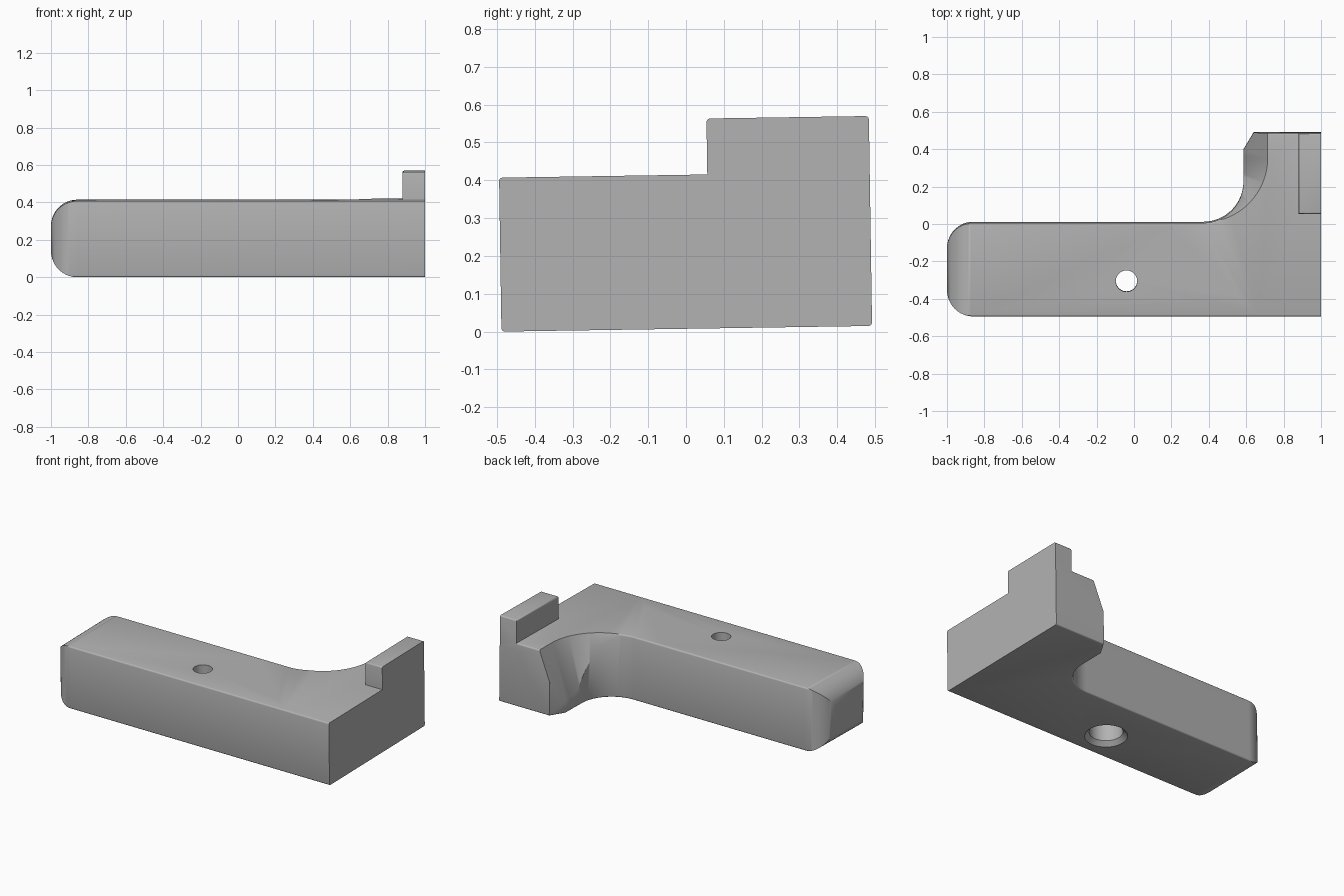
import bpy, bmesh, math
from mathutils import Matrix

if "Cube" in bpy.data.objects:
    bpy.data.objects.remove(bpy.data.objects["Cube"], do_unlink=True)

TILT = 0.0153
H = 0.407            # body thickness
FRONT, BACK = -0.488, 0.492
INNER = 0.012        # rear side of the long bar
EDGE = 0.009         # small edge rounding

grey = bpy.data.materials.new("plain_grey")
grey.use_nodes = True
colour = (0.45, 0.45, 0.45, 1)
grey.diffuse_color = colour
grey.node_tree.nodes["Principled BSDF"].inputs["Base Color"].default_value = colour


def arc(cx, cy, r, a0, a1, n=16):
    angles = [math.radians(a0 + (a1 - a0) * i / n) for i in range(n + 1)]
    return [(cx + r * math.cos(a), cy + r * math.sin(a)) for a in angles]


def loft(name, rings, bevel=None):
    """Closed solid through rings of equal point count; bevel picks edges to round."""
    bm = bmesh.new()
    loops = [[bm.verts.new(p) for p in ring] for ring in rings]
    n = len(loops[0])
    for a, b in zip(loops, loops[1:]):
        for i in range(n):
            j = (i + 1) % n
            bm.faces.new((a[i], a[j], b[j], b[i]))
    bm.faces.new(loops[0][::-1])
    bm.faces.new(loops[-1])
    bmesh.ops.recalc_face_normals(bm, faces=bm.faces[:])
    if bevel:
        bmesh.ops.bevel(bm, geom=[e for e in bm.edges if bevel(e)], offset=EDGE,
                        segments=3, profile=0.5, affect='EDGES')
    me = bpy.data.meshes.new(name)
    bm.to_mesh(me)
    bm.free()
    ob = bpy.data.objects.new(name, me)
    bpy.context.collection.objects.link(ob)
    me.materials.append(grey)
    return ob


def combine(target, other, mode):
    m = target.modifiers.new(mode, 'BOOLEAN')
    m.operation, m.object, m.solver = mode, other, 'EXACT'
    bpy.context.view_layer.objects.active = target
    bpy.ops.object.modifier_apply(modifier=m.name)
    bpy.data.objects.remove(other, do_unlink=True)


def horizontal(e):
    a, b = e.verts
    return abs(a.co.z - b.co.z) < 1e-5 and min(a.co.x, b.co.x) < 0.999


# L-shaped plan with rounded bar end and a concave inner corner
R = 0.14
plan = [(1, FRONT), (1, BACK), (0.64, BACK), (0.585, 0.4)]
plan += arc(0.37, INNER + 0.215, 0.215, 0, -90)
plan += arc(-1 + R, INNER - R, R, 90, 180)
plan += arc(-1 + R, FRONT + R, R, 180, 270)
body = loft("body", [[(x, y, z) for x, y in plan] for z in (0, H)], horizontal)

# Rounded top and bottom of the bar end
side = [(1.2, -0.2), (1.2, 0.7)]
side = [(1.2, 0), (1.2, H)] + arc(-1 + R, H - R, R, 90, 180) + arc(-1 + R, R, R, 180, 270)
combine(body, loft("end_rounding", [[(x, y, z) for x, z in side] for y in (-1, 1)]), 'INTERSECT')

# Flared scoop in the inner corner, wider towards the top
def scoop_ring(z):
    r = 0.345 + 0.4 * (z - H)
    pts = arc(0.37, 0.36, r, -90, 0, 24) + [(0.37 + r, 0.7), (0.37, 0.7)]
    return [(x, y, z) for x, y in pts]


combine(body, loft("scoop_cutter", [scoop_ring(0.04), scoop_ring(0.5)]), 'DIFFERENCE')

# Through hole with a chamfered counterbore underneath
steps = [(0.152, -0.027), (0.098, 0.027), (0.098, 0.25), (0.057, 0.25), (0.057, 0.5)]
hole = loft("hole_cutter", [[(x, y, z) for x, y in arc(-0.04, -0.299, r, 0, 352.5, 47)]
                            for r, z in steps])
combine(body, hole, 'DIFFERENCE')

# Raised ridge along the outer edge of the short arm
ridge_plan = [(0.88, 0.0625), (1, 0.0625), (1, BACK), (0.88, BACK)]


def ridge_top(e):
    return all(v.co.z > 0.5 for v in e.verts) and min(v.co.x for v in e.verts) < 0.999


ridge = loft("ridge", [[(x, y, z) for x, y in ridge_plan] for z in (H - 0.05, 0.555)], ridge_top)
combine(body, ridge, 'UNION')

# Slight lean about the long axis, then shading
body.data.transform(Matrix.Translation((0, 0, 0.0075)) @ Matrix.Rotation(TILT, 4, 'X'))
bpy.ops.object.select_all(action='DESELECT')
body.select_set(True)
bpy.context.view_layer.objects.active = body
bpy.ops.object.shade_smooth_by_angle(angle=math.radians(32))
